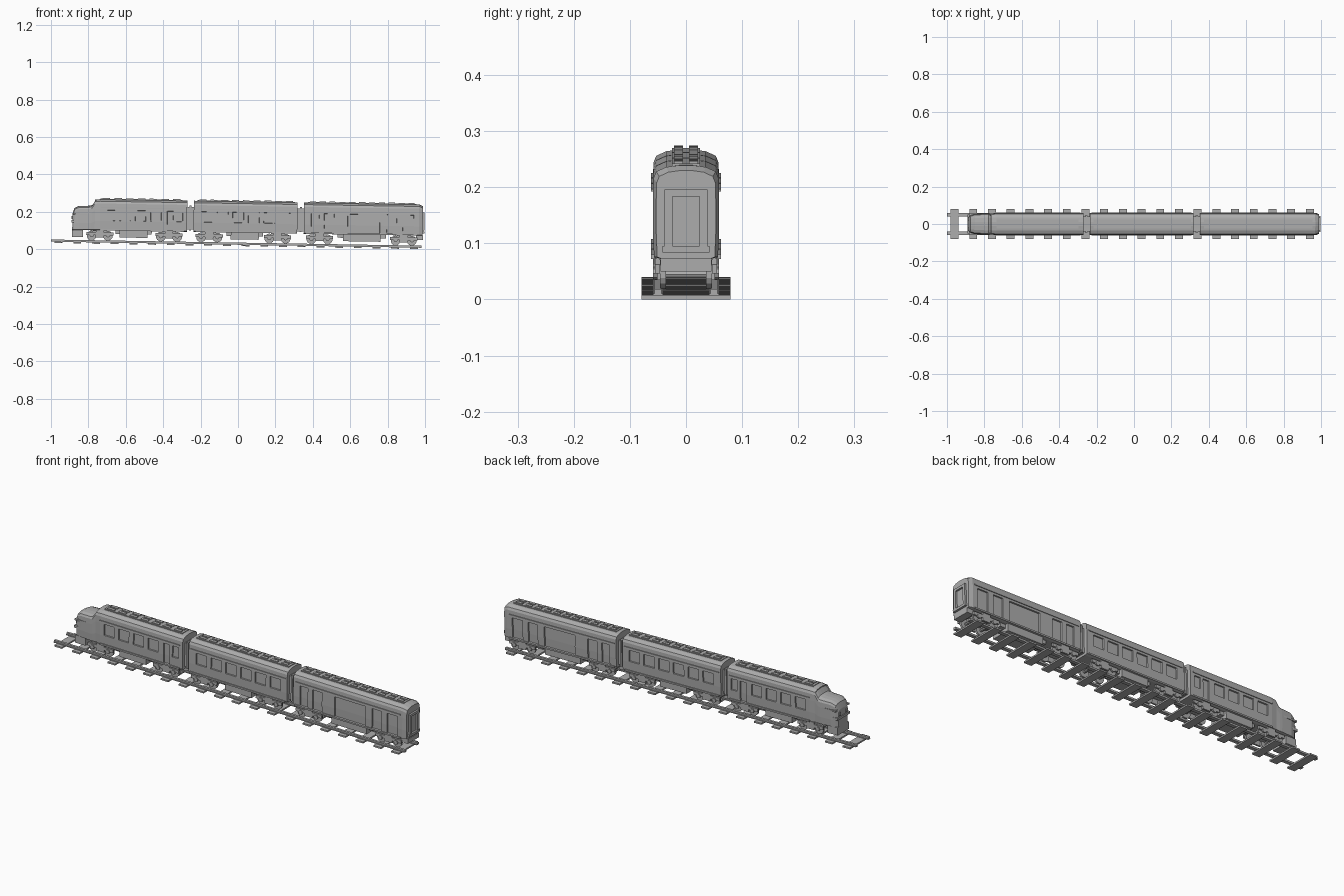
import bpy, bmesh, math
from mathutils import Matrix, Vector

cube = bpy.data.objects.get("Cube")
if cube:
    bpy.data.objects.remove(cube)

grey = bpy.data.materials.new("plain grey")
grey.use_nodes = True
colour = (0.42, 0.42, 0.42, 1)
grey.diffuse_color = colour
grey.node_tree.nodes["Principled BSDF"].inputs["Base Color"].default_value = colour

# The whole train runs down a gentle slope
SLOPE = Matrix.Rotation(0.0165, 4, 'Y')


def finish(bm, name):
    bmesh.ops.recalc_face_normals(bm, faces=bm.faces)
    bm.transform(SLOPE)
    mesh = bpy.data.meshes.new(name)
    bm.to_mesh(mesh)
    bm.free()
    mesh.materials.append(grey)
    obj = bpy.data.objects.new(name, mesh)
    bpy.context.collection.objects.link(obj)
    return obj


def box(bm, x0, x1, y0, y1, z0, z1):
    centre = Vector(((x0 + x1) / 2, (y0 + y1) / 2, (z0 + z1) / 2))
    size = Matrix.Diagonal((x1 - x0, y1 - y0, z1 - z0, 1))
    bmesh.ops.create_cube(bm, size=1, matrix=Matrix.Translation(centre) @ size)


def cylinder(bm, x, y, z, r, depth, sides=14):
    m = Matrix.Translation((x, y, z)) @ Matrix.Rotation(math.pi / 2, 4, 'X')
    bmesh.ops.create_cone(bm, cap_ends=True, segments=sides, radius1=r,
                          radius2=r, depth=depth, matrix=m)


# Half cross-section of a carriage: (y, z)
FLOOR, TOP = 0.088, 0.255
HALF = [(0.045, FLOOR), (0.057, 0.092), (0.059, 0.138), (0.059, 0.2),
        (0.058, 0.232), (0.053, 0.244), (0.035, 0.252), (0.012, TOP)]


def body(name, stations, panels):
    """Loft (x, width scale, top) stations; sink side panels (x0, x1, z0, z1)."""
    bm = bmesh.new()
    section = HALF + [(-y, z) for y, z in reversed(HALF)]
    rings = []
    for x, wide, top in stations:
        k = (top - FLOOR) / (TOP - FLOOR)
        rings.append([bm.verts.new((x, y * wide, FLOOR + (z - FLOOR) * k))
                      for y, z in section])
    n = len(section)
    for a, b in zip(rings, rings[1:]):
        for i in range(n):
            j = (i + 1) % n
            bm.faces.new((a[i], a[j], b[j], b[i]))
    bm.faces.new(rings[0])
    bm.faces.new(rings[-1])
    bmesh.ops.recalc_face_normals(bm, faces=bm.faces)
    bm.normal_update()
    for x0, x1, z0, z1 in panels:
        for side in (-1, 1):
            chosen = []
            for f in bm.faces:
                c = f.calc_center_median()
                if x0 < c.x < x1 and z0 < c.z < z1 and f.normal.y * side > 0.7:
                    chosen.append(f)
            if chosen:
                bmesh.ops.inset_region(bm, faces=chosen, thickness=0.004, depth=0)
                bmesh.ops.inset_region(bm, faces=chosen, thickness=0.001, depth=-0.007)
    # Sloping windscreen panes on the cab
    panes = [f for f in bm.faces if f.normal.x < -0.5 and len(f.verts) == 4
             and f.calc_center_median().z > 0.225]
    if panes:
        bmesh.ops.inset_region(bm, faces=panes, thickness=0.004, depth=-0.004)
    return finish(bm, name)


def straight(x0, x1, panels, lead=()):
    cuts = sorted({x0, x1} | {x for p in panels for x in p[:2]})
    return list(lead) + [(x, 1, TOP) for x in cuts]


def row(start, end, count, gap, z0, z1):
    step = (end - start) / count
    return [(start + i * step + gap / 2, start + (i + 1) * step - gap / 2, z0, z1)
            for i in range(count)]


# Locomotive with a stepped rounded nose
loco_panels = row(-0.73, -0.4, 4, 0.02, 0.14, 0.2) + [(-0.385, -0.345, 0.09, 0.2),
                                                      (-0.335, -0.295, 0.14, 0.2)]
nose = [(-0.888, 0.62, 0.175), (-0.878, 0.78, 0.205), (-0.855, 0.9, 0.217),
        (-0.8, 0.96, 0.219), (-0.787, 0.96, 0.222), (-0.768, 0.95, 0.252)]
body("locomotive_body", straight(-0.74, -0.275, loco_panels, nose), loco_panels)

# Middle passenger carriage with a window row
mid_panels = row(-0.21, 0.29, 6, 0.018, 0.14, 0.2)
body("middle_carriage_body", straight(-0.24, 0.315, mid_panels), mid_panels)

# Rear carriage with tall doors and one wide opening
rear_panels = [(0.385, 0.435, 0.09, 0.2), (0.455, 0.515, 0.09, 0.2),
               (0.58, 0.76, 0.09, 0.2), (0.79, 0.85, 0.09, 0.2),
               (0.875, 0.94, 0.09, 0.2)]
body("rear_carriage_body", straight(0.35, 0.965, rear_panels)
     + [(0.985, 0.9, 0.246)], rear_panels)

# Nose trim: headlamp band, bumper and pilot
bm = bmesh.new()
box(bm, -0.893, -0.83, -0.05, 0.05, 0.128, 0.14)
box(bm, -0.885, -0.8, -0.056, 0.056, 0.17, 0.178)
box(bm, -0.888, -0.83, -0.045, 0.045, 0.05, 0.089)
for y in (-0.028, 0.028):
    box(bm, -0.892, -0.87, y - 0.008, y + 0.008, 0.146, 0.162)
finish(bm, "nose_trim")

# Side handrails and lower ledges
bm = bmesh.new()
for x0, x1 in ((-0.74, -0.29), (-0.23, 0.305), (0.36, 0.955)):
    for s in (-1, 1):
        a, b = sorted((s * 0.056, s * 0.0625))
        box(bm, x0, x1, a, b, 0.208, 0.213)
        box(bm, x0, x1, a, b, 0.088, 0.096)
finish(bm, "side_ledges")

# Roof walkways and vents
bm = bmesh.new()
for x0, x1, count in ((-0.74, -0.3, 7), (-0.22, 0.3, 9), (0.37, 0.95, 11)):
    box(bm, x0, x1, -0.025, 0.025, 0.25, 0.258)
    step = (x1 - x0) / count
    for i in range(count):
        cx = x0 + (i + 0.5) * step
        for y in (-0.013, 0.013):
            box(bm, cx - step * 0.32, cx + step * 0.32, y - 0.008, y + 0.008, 0.257, 0.262)
finish(bm, "roof_vents")

# Gangway bellows between carriages
bm = bmesh.new()
for x0, x1 in ((-0.276, -0.239), (0.314, 0.351)):
    box(bm, x0, x1, -0.04, 0.04, 0.1, 0.222)
    mid = (x0 + x1) / 2
    box(bm, mid - 0.005, mid + 0.005, -0.046, 0.046, 0.096, 0.23)
finish(bm, "gangways")

# Framed rear door and tail coupler
bm = bmesh.new()
for s in (-1, 1):
    a, b = sorted((s * 0.024, s * 0.038))
    box(bm, 0.98, 0.994, a, b, 0.11, 0.212)
box(bm, 0.98, 0.994, -0.038, 0.038, 0.2, 0.212)
box(bm, 0.98, 0.996, -0.042, 0.042, 0.1, 0.112)
box(bm, 0.98, 0.987, -0.018, 0.018, 0.112, 0.195)
box(bm, 0.95, 0.988, -0.045, 0.045, 0.066, 0.089)
finish(bm, "rear_door")


# Bogies: side frames, bolster, axles and wheels
def bogie(cx, length, name):
    bm = bmesh.new()
    h = length / 2
    box(bm, cx - h * 0.5, cx + h * 0.5, -0.04, 0.04, 0.07, 0.09)
    for s in (-1, 1):
        a, b = sorted((s * 0.046, s * 0.055))
        box(bm, cx - h, cx + h, a, b, 0.062, 0.078)
        box(bm, cx - h * 0.3, cx + h * 0.3, a, b, 0.05, 0.089)
        for d in (-0.6, 0.6):
            cylinder(bm, cx + d * h, s * 0.041, 0.06, 0.026, 0.01)
            cylinder(bm, cx + d * h, s * 0.055, 0.062, 0.011, 0.008, 8)
    for d in (-0.6, 0.6):
        cylinder(bm, cx + d * h, 0, 0.06, 0.007, 0.08, 8)
    finish(bm, name)


for i, cx in enumerate((-0.74, -0.37, -0.155, 0.21, 0.435, 0.885)):
    bogie(cx, 0.145, "bogie_%d" % (i + 1))

# Underfloor equipment boxes
bm = bmesh.new()
for cx, h in ((-0.56, 0.075), (0.035, 0.075), (0.66, 0.1)):
    box(bm, cx - h, cx + h, -0.05, 0.05, 0.052, 0.089)
    box(bm, cx - h * 1.3, cx + h * 1.3, -0.035, 0.035, 0.07, 0.089)
finish(bm, "underfloor_equipment")

# Track
bm = bmesh.new()
for i in range(20):
    x = -0.96 + i * 0.1
    box(bm, x - 0.021, x + 0.021, -0.079, 0.079, 0.0162, 0.024)
finish(bm, "sleepers")
bm = bmesh.new()
for y in (-0.05, 0.05):
    box(bm, -1, 0.98, y - 0.009, y + 0.009, 0.0235, 0.027)
    box(bm, -1, 0.98, y - 0.006, y + 0.006, 0.026, 0.035)
finish(bm, "rails")
